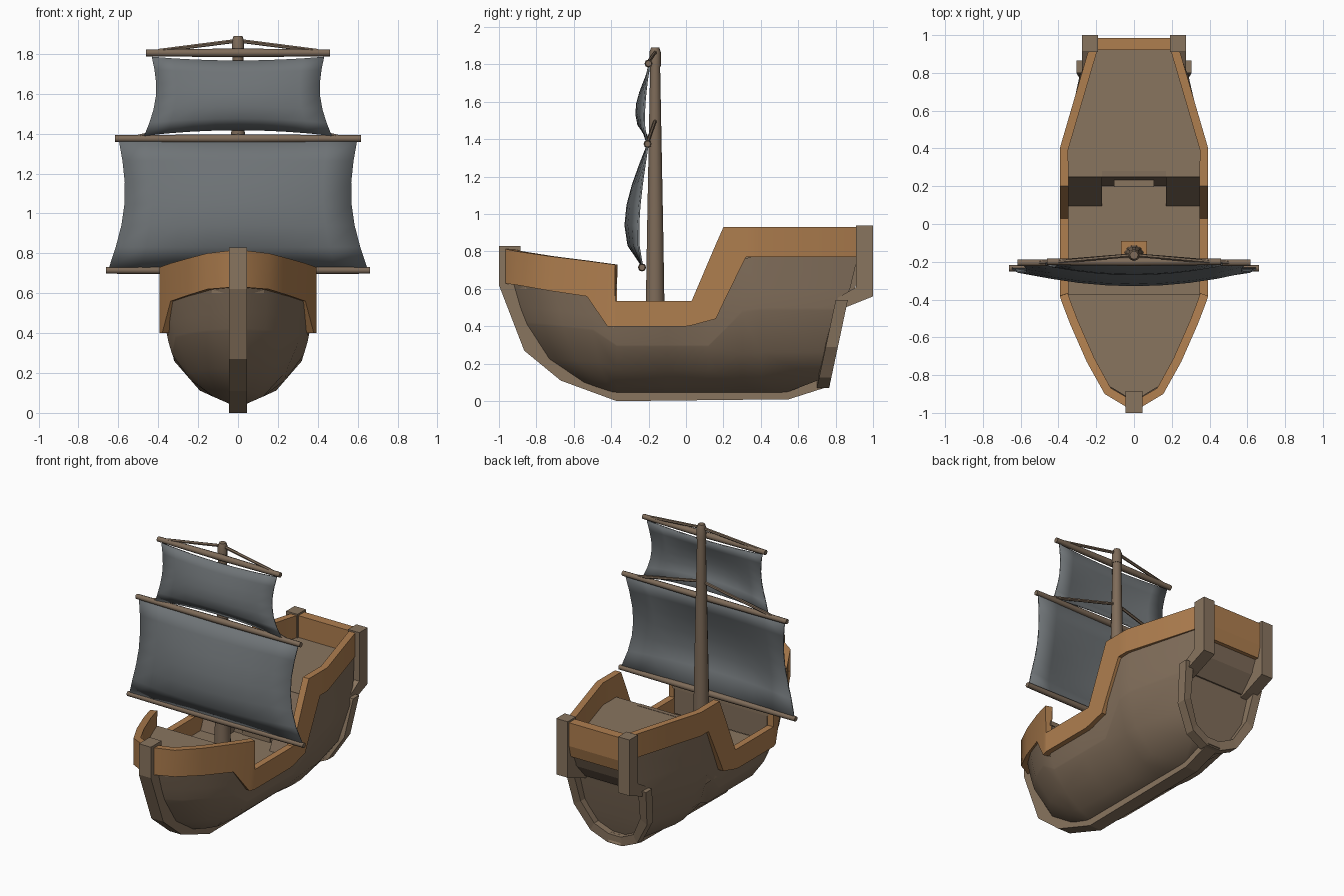
import bpy, bmesh, math
from mathutils import Vector

if "Cube" in bpy.data.objects:
    bpy.data.objects.remove(bpy.data.objects["Cube"])


def material(name, col):
    m = bpy.data.materials.new(name)
    m.diffuse_color = (*col, 1)
    m.use_nodes = True
    m.node_tree.nodes["Principled BSDF"].inputs["Base Color"].default_value = m.diffuse_color
    return m


HULL = material("hull brown", (0.222, 0.157, 0.104))
TRIM = material("timber brown", (0.25, 0.176, 0.114))
RAIL = material("orange wood", (0.43, 0.21, 0.078))
SPAR = material("spar brown", (0.21, 0.148, 0.1))
SAIL = material("sail grey", (0.158, 0.174, 0.184))


def shade(ob, angle):
    bpy.ops.object.select_all(action='DESELECT')
    ob.select_set(True)
    bpy.context.view_layer.objects.active = ob
    bpy.ops.object.shade_smooth_by_angle(angle=math.radians(angle))


def make(name, verts, faces, mat, smooth=None, fix=True):
    me = bpy.data.meshes.new(name)
    me.from_pydata([tuple(v) for v in verts], [], faces)
    if fix:
        bm = bmesh.new()
        bm.from_mesh(me)
        bmesh.ops.recalc_face_normals(bm, faces=bm.faces)
        bm.to_mesh(me)
        bm.free()
    me.materials.append(mat)
    ob = bpy.data.objects.new(name, me)
    bpy.context.collection.objects.link(ob)
    if smooth:
        shade(ob, smooth)
    return ob


def prism(name, pts, a, b, mat, axis):
    """Extrude a polygon: axis 'x' takes (y, z) points, axis 'z' takes (x, y)."""
    n = len(pts)
    put = (lambda p, t: (t, *p)) if axis == 'x' else (lambda p, t: (*p, t))
    v = [put(p, t) for t in (a, b) for p in pts]
    f = [tuple(range(n)), tuple(range(n, 2 * n))]
    f += [(i, (i + 1) % n, n + (i + 1) % n, n + i) for i in range(n)]
    return make(name, v, f, mat)


def box(name, x0, x1, y0, y1, z0, z1, mat):
    return prism(name, [(x0, y0), (x1, y0), (x1, y1), (x0, y1)], z0, z1, mat, 'z')


def mirror(ob):
    ob.modifiers.new("mirror", 'MIRROR')
    return ob


def rod(name, rings, mat, n=8):
    """Capped tube through (point, radius) rings."""
    d = (Vector(rings[-1][0]) - Vector(rings[0][0])).normalized()
    s = d.orthogonal().normalized()
    t = d.cross(s)
    v = [Vector(p) + r * (s * math.cos(k * math.tau / n) + t * math.sin(k * math.tau / n))
         for p, r in rings for k in range(n)]
    f = [(i * n + k, i * n + (k + 1) % n, (i + 1) * n + (k + 1) % n, (i + 1) * n + k)
         for i in range(len(rings) - 1) for k in range(n)]
    f += [tuple(range(n)), tuple(range(len(v) - n, len(v)))]
    return make(name, v, f, mat, 50)


def interp(x, table):
    if x <= table[0][0]:
        return table[0][1]
    for (a, p), (b, q) in zip(table, table[1:]):
        if x <= b:
            return p + (q - p) * (x - a) / (b - a)
    return table[-1][1]


# Hull: sections lofted from bow to stern; every width depends on height
bow_y = [(.05, -.4), (.12, -.62), (.28, -.81), (.45, -.88), (.62, -.945)]
stern_y = [(.05, .52), (.1, .71), (.28, .76), (.5, .8), (.6, .88), (.78, .92)]
half_w = [(.04, .03), (.11, .19), (.26, .32), (.42, .368), (.6, .378), (.8, .37)]
stern_w = [(.04, .03), (.11, .13), (.28, .245), (.5, .285), (.6, .25), (.8, .23)]
LEVELS = (0, .1, .3, .6, .62, .75, 1)
stations = [('b', 0, .66), ('b', .15, .65), ('b', .42, .63), ('b', .75, .6), ('m', -.37, .46),
            ('m', -.1, .46), ('m', .12, .46), ('m', .3, .76), ('m', .4, .78), ('s', 0, .78)]
verts = []
for kind, p, top in stations:
    side = []
    for t in LEVELS:
        z = .04 + (top - .04) * t
        w, yb = interp(z, half_w), interp(z, bow_y)
        if kind == 'b':
            y = yb + p * (-.38 - yb)
            x = max(.02, w * interp(p, [(0, .06), (.15, .38), (.42, .66), (.75, .88)]))
        elif kind == 'm':
            y, x = p, w
        else:
            y, x = interp(z, stern_y), interp(z, stern_w)
        side.append((x, y, z))
    verts += side[::-1] + [(-x, y, z) for x, y, z in side]
m = 2 * len(LEVELS)
faces = [(i * m + k, i * m + k + 1, (i + 1) * m + k + 1, (i + 1) * m + k)
         for i in range(len(stations) - 1) for k in range(m - 1)]
e = (len(stations) - 1) * m
faces += [(e + k, e + k + 1, e + m - 2 - k, e + m - 1 - k) for k in range(m // 2 - 1)]
make("hull", verts, faces, HULL, 35)

# Stem and keel in one timber
prism("stem_and_keel", [(-1, .83), (-1, .62), (-.865, .27), (-.67, .11), (-.37, 0), (.55, .01),
      (.77, .08), (.74, .13), (.5, .055), (-.35, .055), (-.61, .17), (-.77, .31), (-.9, .6),
      (-.9, .64), (-.885, .64), (-.885, .83)], -.045, .045, TRIM, 'x')

# Bulwark: a stepped strip following the plan of the hull (y, x, bottom, top)
strip = [(-.975, .03, .63, .815), (-.9, .155, .62, .8), (-.73, .25, .59, .775),
         (-.53, .338, .56, .75), (-.42, .38, .4, .735), (-.38, .393, .4, .73),
         (-.378, .393, .4, .535), (0, .393, .4, .535), (.03, .393, .405, .535),
         (.16, .393, .44, .84), (.2, .393, .525, .93), (.32, .393, .77, .93),
         (.4, .393, .77, .93), (.94, .235, .77, .93)]
v = [(x, y, z) for y, x, b, t in strip for z in (b, t)]
f = [(2 * i, 2 * i + 2, 2 * i + 3, 2 * i + 1) for i in range(len(strip) - 1)]
rail = mirror(make("bulwark", v, f, RAIL, fix=False))
sol = rail.modifiers.new("thickness", 'SOLIDIFY')
sol.thickness, sol.offset = .045, -1
bpy.ops.object.select_all(action='DESELECT')
rail.select_set(True)
bpy.context.view_layer.objects.active = rail
for mod in ("mirror", "thickness"):
    bpy.ops.object.modifier_apply(modifier=mod)
shade(rail, 35)


# Decks
def deck(name, half, z):
    prism(name, half + [(-x, y) for x, y in reversed(half)], z - .03, z, TRIM, 'z')


deck("fore_deck", [(.03, -.92), (.13, -.86), (.22, -.72), (.355, -.4), (.36, -.37)], .63)
deck("main_deck", [(.35, -.39), (.35, .3)], .42)
deck("aft_deck", [(.36, .25), (.36, .4), (.215, .94)], .78)
box("fore_bulkhead", -.352, .352, -.4, -.375, .43, .61, HULL)

# Cabin front: leaning side walls and a recessed door
mirror(prism("cabin_wall", [(.09, .41), (.25, .775), (.28, .775), (.28, .41)], .17, .35, HULL, 'x'))
prism("cabin_recess", [(.2, .41), (.25, .782), (.28, .782), (.28, .41)], -.17, .17, HULL, 'x')
box("cabin_door", -.105, .105, .195, .24, .41, .66, TRIM)

# Stern: raked frame round the transom, corner posts, counter and orange panel
ring = [(.305, .54), (.275, .29), (.175, .125), (.055, .07)]
ring += [(-x, z) for x, z in reversed(ring)]
verts = []
for x, z in ring:
    d = Vector((-x, .45 - z)).normalized() * .06 if z < .5 else Vector((-.06 if x > 0 else .06, 0))
    y = interp(z, [(.07, .765), (.28, .81), (.54, .865)])
    for px, pz in ((x, z), (x + d.x, z + d.y)):
        verts += [(px, y - .065, pz), (px, y, pz)]
n = len(ring)
faces = [(4 * i + a, 4 * i + b, 4 * i + 4 + b, 4 * i + 4 + a)
         for i in range(n - 1) for a, b in ((0, 1), (1, 3), (3, 2), (2, 0))]
faces += [(0, 1, 3, 2), (4 * n - 4, 4 * n - 3, 4 * n - 1, 4 * n - 2)]
make("transom_frame", verts, faces, TRIM)
mirror(prism("stern_post", [(.79, .48), (.85, .5), (1, .56), (1, .94), (.91, .94), (.91, .61),
                            (.79, .54)], .19, .275, TRIM, 'x'))
prism("stern_counter", [(.78, .5), (.81, .5), (.9, .6), (.96, .74), (.8, .74)],
      -.21, .21, HULL, 'x')
prism("stern_panel", [(.92, .928), (.985, .928), (.985, .77), (.965, .69), (.92, .69)],
      -.21, .21, RAIL, 'x')

# Mast
box("mast_step", -.07, .07, -.23, -.09, .42, .46, RAIL)
MY = -.165
rod("mast", [((0, MY, .42), .053), ((0, MY, .9), .045), ((0, MY, 1.82), .027)], SPAR, 12)
rod("mast_cap", [((0, MY, 1.79), .031), ((0, MY, 1.865), .031), ((0, MY, 1.89), .022)], SPAR, 8)

# Yards and their braces
for name, z, y, h in (("lower", .715, -.235, .662), ("middle", 1.375, -.205, .617),
                      ("top", 1.805, -.2, .46)):
    rod(name + "_yard", [((-h, y, z), .017), ((0, y, z), .022), ((h, y, z), .017)], SPAR)
for name, z, x, yz, y in (("middle", 1.5, .5, 1.385, -.205), ("top", 1.865, .4, 1.815, -.2)):
    mirror(rod(name + "_brace", [((.01, MY, z), .01), ((x, y, yz), .01)], SPAR, 6))


# Sails: bellied grids with hollow sides
def sail(name, z0, z1, w0, w1, hollow, belly, y0, y1, sag0, sag1):
    nu, nv = 8, 6
    v = []
    for j in range(nv + 1):
        t = j / nv
        w = w0 + (w1 - w0) * t - hollow * math.sin(math.pi * t)
        for i in range(nu + 1):
            u = 2 * i / nu - 1
            c = 1 - u * u
            y = y0 + (y1 - y0) * t - belly * math.sin(math.pi * t ** .7) * (.3 + .7 * c)
            z = z0 + (z1 - z0) * t + c * (sag0 * (1 - t) - sag1 * t)
            v.append((u * w, y, z))
    f = [(j * (nu + 1) + i, j * (nu + 1) + i + 1, (j + 1) * (nu + 1) + i + 1, (j + 1) * (nu + 1) + i)
         for j in range(nv) for i in range(nu)]
    s = make(name, v, f, SAIL, 60).modifiers.new("thickness", 'SOLIDIFY')
    s.thickness, s.offset = .01, 0


sail("main_sail", .725, 1.37, .648, .598, .055, .1, -.235, -.205, .0, .0)
sail("top_sail", 1.39, 1.785, .47, .432, .04, .06, -.21, -.2, .03, .02)
